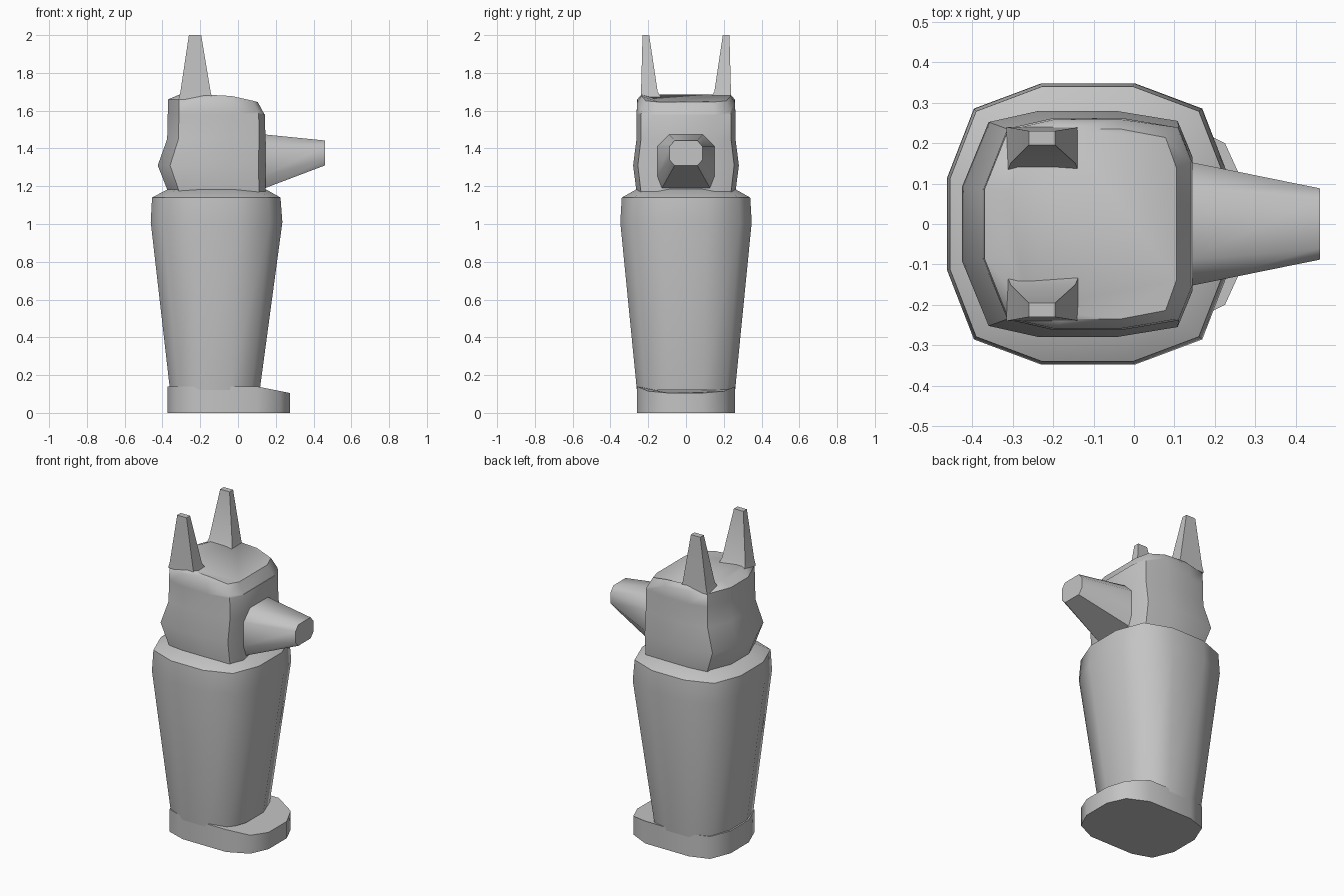
import bpy, bmesh, math

cube = bpy.data.objects.get("Cube")
if cube:
    bpy.data.objects.remove(cube, do_unlink=True)

stone = bpy.data.materials.new("stone_grey")
stone.use_nodes = True
stone.diffuse_color = (0.55, 0.55, 0.55, 1)
stone.node_tree.nodes["Principled BSDF"].inputs["Base Color"].default_value = (0.55, 0.55, 0.55, 1)


def loft(name, rings):
    """Skin a stack of equal rings, capping both ends."""
    bm = bmesh.new()
    loops = [[bm.verts.new(p) for p in ring] for ring in rings]
    n = len(loops[0])
    for low, high in zip(loops, loops[1:]):
        for i in range(n):
            j = (i + 1) % n
            bm.faces.new((low[i], low[j], high[j], high[i]))
    bm.faces.new(loops[0][::-1])
    bm.faces.new(loops[-1])
    bmesh.ops.recalc_face_normals(bm, faces=bm.faces)
    mesh = bpy.data.meshes.new(name)
    bm.to_mesh(mesh)
    bm.free()
    mesh.materials.append(stone)
    obj = bpy.data.objects.new(name, mesh)
    bpy.context.collection.objects.link(obj)
    bpy.ops.object.select_all(action='DESELECT')
    obj.select_set(True)
    bpy.context.view_layer.objects.active = obj
    bpy.ops.object.shade_smooth_by_angle(angle=math.radians(50))
    return obj


def mirrored(half):
    """Close a half outline by reflecting it in y."""
    return half + [(x, -y, z) for x, y, z in reversed(half)]


def ring(profile, back, front, width, z_back, z_front=None):
    """Fit a unit half outline between back and front, optionally slanted."""
    z_front = z_back if z_front is None else z_front
    mid, half = (front + back) / 2, (front - back) / 2
    return mirrored([(mid + u * half, v * width,
                      z_back + (z_front - z_back) * max(0, u) ** 1.5)
                     for u, v in profile])


# Twelve-sided tapering torso with rounded shoulders
ROUND = [(1, .33), (.81, .82), (.33, 1), (-.33, 1), (-.81, .82), (-1, .33)]
loft("torso", [ring(ROUND, *r) for r in (
    (-.36, .115, .26, .12), (-.462, .235, .348, 1.01),
    (-.455, .225, .34, 1.14), (-.37, .145, .26, 1.185))])

# Plinth, extended forward with a sloping toe
sole = [(.275, .09), (.225, .2), (.1, .26), (-.2, .26), (-.32, .22), (-.372, .09)]
loft("plinth", [mirrored([(x, y, 0) for x, y in sole]),
                mirrored([(x, y, .14 - .2 * max(0, x - .1)) for x, y in sole])])

# Squarer head with a bulge at cheeks and nape
SQUARE = [(1, .59), (.87, .91), (.33, 1), (-.33, 1), (-.77, .9), (-1, .33)]
loft("head", [ring(SQUARE, *r) for r in (
    (-.37, .145, .262, 1.17), (-.425, .145, .28, 1.31),
    (-.375, .145, .262, 1.45), (-.372, .143, .262, 1.58),
    (-.37, .14, .258, 1.66, 1.58), (-.31, .105, .235, 1.685, 1.645))])

# Tapered muzzle
loft("muzzle", [
    mirrored([(.13, y, z) for y, z in ((.09, 1.475), (.155, 1.41), (.155, 1.25), (.13, 1.185))]),
    mirrored([(.46, y, z) for y, z in ((.06, 1.442), (.088, 1.41), (.088, 1.34), (.06, 1.31))])])

# Upright ears, steep on the outside and flared inward
for name, side in (("left_ear", 1), ("right_ear", -1)):
    levels = ((-.315, -.135, .125, .24, 1.66), (-.305, -.145, .15, .238, 1.7),
              (-.26, -.195, .195, .23, 2.0))
    loft(name, [[(a, side * i, z), (b, side * i, z), (b, side * o, z), (a, side * o, z)]
                for a, b, i, o, z in levels])
